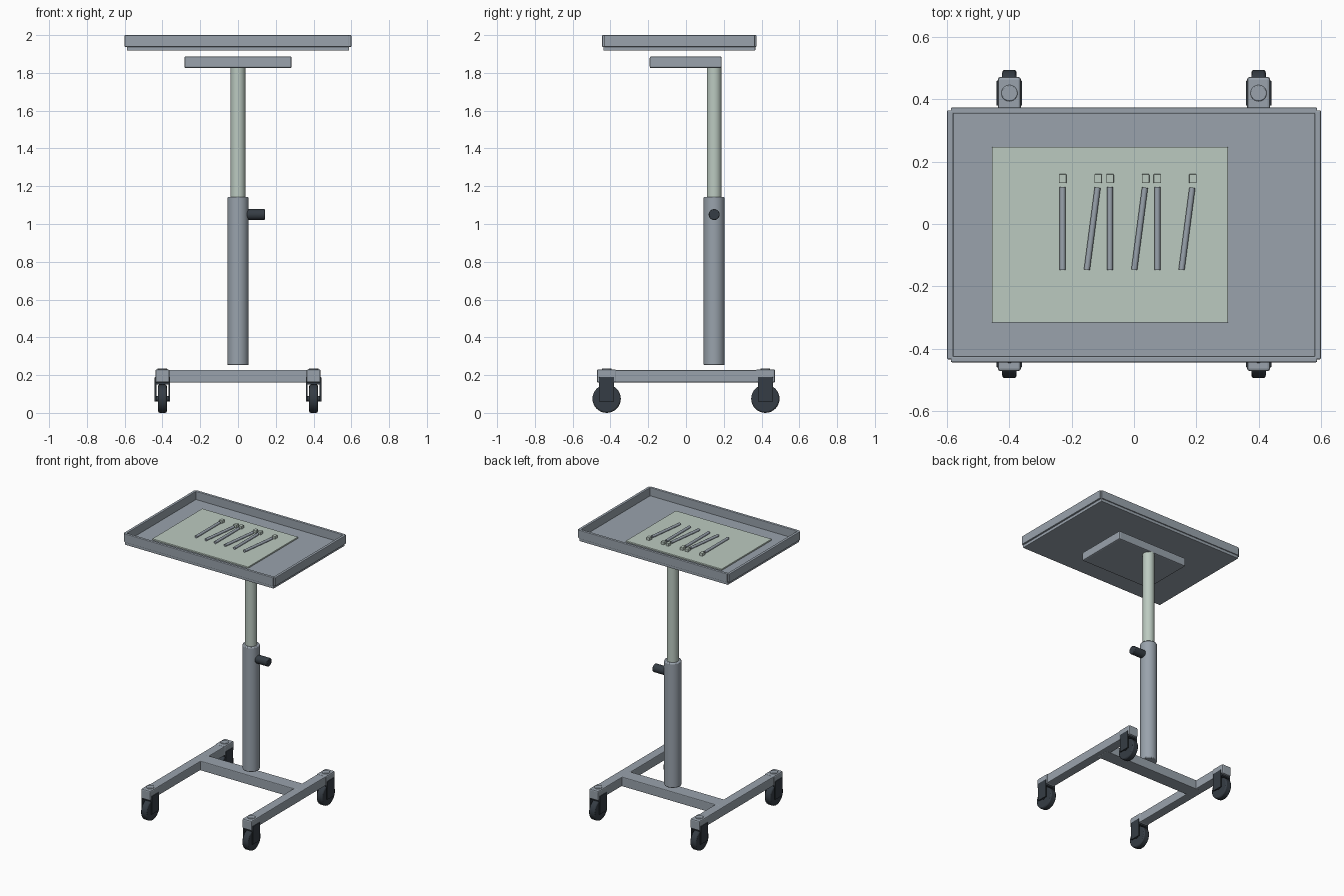
import bpy
import math
from mathutils import Matrix

if "Cube" in bpy.data.objects:
    bpy.data.objects.remove(bpy.data.objects["Cube"])


def material(name, rgb):
    m = bpy.data.materials.new(name)
    m.diffuse_color = (*rgb, 1)
    m.use_nodes = True
    m.node_tree.nodes["Principled BSDF"].inputs["Base Color"].default_value = m.diffuse_color
    return m


STEEL = material("steel grey", (0.32, 0.365, 0.415))
PALE = material("pale green", (0.50, 0.59, 0.53))
DARK = material("dark rubber", (0.036, 0.046, 0.058))


def finish(ob, name, mat, bevel, segments=2):
    ob.name = name
    ob.data.materials.append(mat)
    if bevel:
        b = ob.modifiers.new("edge", 'BEVEL')
        b.width = bevel
        b.segments = segments
        b.limit_method = 'ANGLE'
        b.angle_limit = math.radians(40)
    return ob


def box(name, x, y, z, mat, bevel=0.004):
    """Box from (min, max) ranges."""
    bpy.ops.mesh.primitive_cube_add(size=1)
    ob = bpy.context.object
    lo, hi = zip(x, y, z)
    ob.data.transform(Matrix.Diagonal([b - a for a, b in zip(lo, hi)] + [1]))
    ob.location = [(a + b) / 2 for a, b in zip(lo, hi)]
    return finish(ob, name, mat, bevel)


def rod(name, loc, r, length, mat, axis='z', bevel=0.003, verts=32, turn=0):
    bpy.ops.mesh.primitive_cylinder_add(radius=r, depth=length, vertices=verts)
    ob = bpy.context.object
    if axis == 'x':
        ob.data.transform(Matrix.Rotation(math.pi / 2, 4, 'Y'))
    if axis == 'y':
        ob.data.transform(Matrix.Rotation(math.pi / 2, 4, 'X'))
    ob.location = loc
    ob.rotation_euler.z = turn
    bpy.ops.object.shade_smooth_by_angle(angle=math.radians(35))
    return finish(ob, name, mat, bevel)


# tray floor and four rims
box("tray_floor", (-0.588, 0.588), (-0.437, 0.367), (1.918, 1.942), STEEL)
box("tray_rim_front", (-0.588, 0.588), (-0.444, -0.424), (1.938, 2.0), STEEL)
box("tray_rim_back", (-0.588, 0.588), (0.354, 0.374), (1.938, 2.0), STEEL)
for side, s in (("left", -1), ("right", 1)):
    box("tray_rim_" + side, sorted((s * 0.58, s * 0.6)), (-0.435, 0.365),
        (1.938, 2.0), STEEL)

# cloth and instruments on the tray
box("tray_cloth", (-0.456, 0.302), (-0.317, 0.248), (1.94, 1.952), PALE, 0.003)
for i in range(3):
    x = -0.229 + i * 0.152
    for kind, head_x, rod_x, turn in (("straight", x, x, 0),
                                      ("slanted", x + 0.114, x + 0.095, -0.13)):
        rod(f"instrument_{kind}_{i}", (rod_x, -0.015, 1.961), 0.0095, 0.266,
            STEEL, 'y', 0, 12, turn)
        box(f"instrument_head_{kind}_{i}", (head_x - 0.012, head_x + 0.012),
            (0.131, 0.16), (1.95, 1.972), PALE, 0.002)

# support plate and telescopic column
box("support_plate", (-0.284, 0.284), (-0.192, 0.189), (1.825, 1.887), STEEL, 0.008)
rod("inner_pole", (0, 0.149, 1.475), 0.039, 0.73, PALE)
rod("outer_column", (0, 0.149, 0.698), 0.056, 0.89, STEEL, bevel=0.006)
rod("clamp_knob", (0.094, 0.149, 1.05), 0.029, 0.098, DARK, 'x', 0.005)

# H-shaped base
box("cross_beam", (-0.4, 0.4), (0.1, 0.198), (0.16, 0.228), STEEL, 0.005)
for side, s in (("left", -1), ("right", 1)):
    x = 0.4 * s
    box(f"base_rail_{side}", (x - 0.033, x + 0.033), (-0.465, 0.465),
        (0.162, 0.227), STEEL, 0.005)
    # casters at each rail end
    for end, e in (("front", -1), ("back", 1)):
        y = 0.42 * e
        tag = f"{end}_{side}"
        box("corner_block_" + tag, (x - 0.037, x + 0.037), (y - 0.052, y + 0.052),
            (0.16, 0.23), STEEL, 0.008)
        rod("pivot_cap_" + tag, (x, y, 0.223), 0.026, 0.024, STEEL)
        box("fork_bridge_" + tag, (x - 0.036, x + 0.036), (y - 0.038, y + 0.038),
            (0.15, 0.165), DARK, 0)
        for k in (-1, 1):
            px = x + k * 0.0365
            box(f"fork_plate_{tag}_{'inner' if k == -s else 'outer'}",
                (px - 0.0045, px + 0.0045), (y - 0.04, y + 0.04),
                (0.06, 0.19), DARK, 0.002)
        rod("axle_" + tag, (x, y, 0.075), 0.014, 0.076, DARK, 'x', 0, 16)
        rod("wheel_" + tag, (x, y, 0.075), 0.075, 0.046, DARK, 'x', 0.008)
